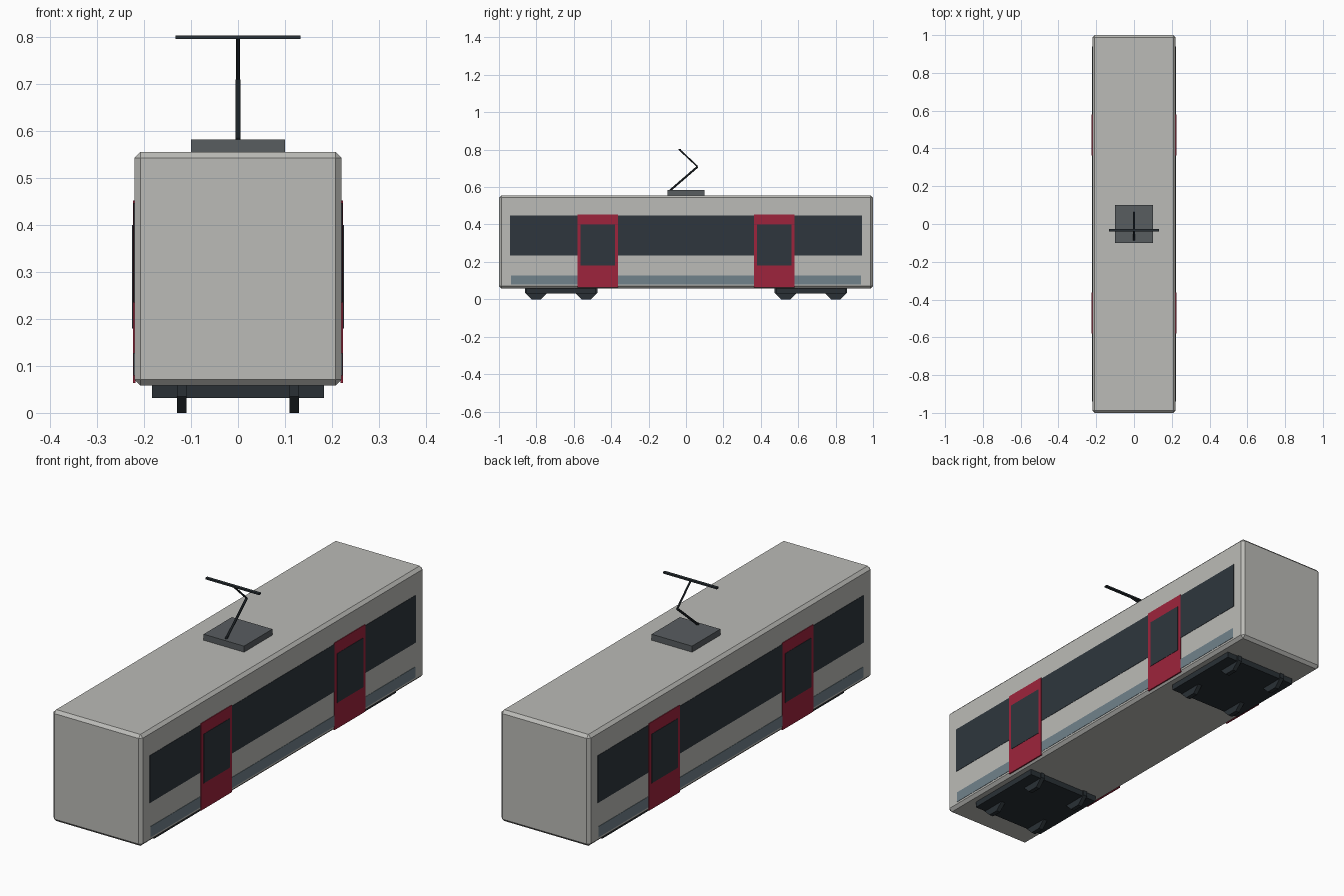
import bpy, bmesh, math
from mathutils import Vector

if "Cube" in bpy.data.objects:
    bpy.data.objects.remove(bpy.data.objects["Cube"])


def material(name, r, g, b):
    lin = lambda c: ((c / 255 + 0.055) / 1.055) ** 2.4 if c > 10 else c / 255 / 12.92
    m = bpy.data.materials.new(name)
    m.diffuse_color = (lin(r), lin(g), lin(b), 1)
    m.use_nodes = True
    m.node_tree.nodes["Principled BSDF"].inputs["Base Color"].default_value = m.diffuse_color
    return m


BODY = material("light grey paint", 187, 187, 183)
GLASS = material("dark glass", 46, 54, 61)
RED = material("door red", 158, 36, 60)
STRIPE = material("blue grey stripe", 113, 130, 139)
GEAR = material("dark metal", 41, 48, 53)
ROOF = material("roof grey", 88, 93, 96)


def finish(name, bm, mat):
    me = bpy.data.meshes.new(name)
    bm.to_mesh(me)
    bm.free()
    me.materials.append(mat)
    ob = bpy.data.objects.new(name, me)
    bpy.context.collection.objects.link(ob)
    return ob


def box(name, lo, hi, mat, bevel=0):
    bm = bmesh.new()
    bmesh.ops.create_cube(bm, size=1)
    for v in bm.verts:
        v.co = [lo[i] + (v.co[i] + 0.5) * (hi[i] - lo[i]) for i in range(3)]
    if bevel:
        bmesh.ops.bevel(bm, geom=bm.edges[:], offset=bevel, segments=1, affect='EDGES')
    return finish(name, bm, mat)


def rod(name, a, b, radius, mat, sides=8, spin=0):
    a, b = Vector(a), Vector(b)
    bm = bmesh.new()
    bmesh.ops.create_cone(bm, cap_ends=True, segments=sides, radius1=radius,
                          radius2=radius, depth=(b - a).length)
    ob = finish(name, bm, mat)
    ob.rotation_mode = 'QUATERNION'
    ob.rotation_quaternion = (b - a).to_track_quat('Z', 'Y')
    for v in ob.data.vertices:
        x, y, z = v.co
        v.co = (x * math.cos(spin) - y * math.sin(spin),
                x * math.sin(spin) + y * math.cos(spin), z)
    ob.location = (a + b) / 2
    return ob


# Car body
box("car_body", (-0.221, -1, 0.058), (0.221, 1, 0.556), BODY, 0.013)


# Side plates: windows, stripe, doors
def plate(name, side, y0, y1, z0, z1, x, mat):
    xs = sorted((side * 0.218, side * x))
    box(name, (xs[0], y0, z0), (xs[1], y1, z1), mat)


for side, label in ((-1, "left"), (1, "right")):
    plate(label + "_window_band", side, -0.94, 0.94, 0.235, 0.447, 0.2225, GLASS)
    plate(label + "_lower_stripe", side, -0.935, 0.935, 0.08, 0.128, 0.2225, STRIPE)
    for y, end in ((-0.472, "front"), (0.472, "rear")):
        tag = f"{label}_{end}_door"
        plate(tag, side, y - 0.109, y + 0.109, 0.064, 0.453, 0.224, RED)
        plate(tag + "_window", side, y - 0.092, y + 0.092, 0.18, 0.40, 0.2255, GLASS)

# Bogies with octagonal wheels
for y, end in ((-0.667, "front"), (0.667, "rear")):
    box(end + "_bogie_frame", (-0.183, y - 0.187, 0.032), (0.183, y + 0.187, 0.07), GEAR)
    for dy in (-0.133, 0.133):
        for x in (-0.12, 0.12):
            rod(end + "_wheel", (x - 0.01, y + dy, 0.06), (x + 0.01, y + dy, 0.06),
                0.06 / math.cos(math.pi / 8), GEAR, 8, math.pi / 8)

# Roof current collector
box("collector_base", (-0.1, -0.1, 0.55), (0.1, 0.1, 0.583), ROOF)
rod("collector_lower_arm", (0, -0.085, 0.582), (0, 0.062, 0.709), 0.0055, GEAR)
rod("collector_upper_arm", (0, 0.062, 0.709), (0, -0.035, 0.80), 0.0042, GEAR)
box("collector_head", (-0.133, -0.041, 0.797), (0.133, -0.027, 0.804), GEAR)
